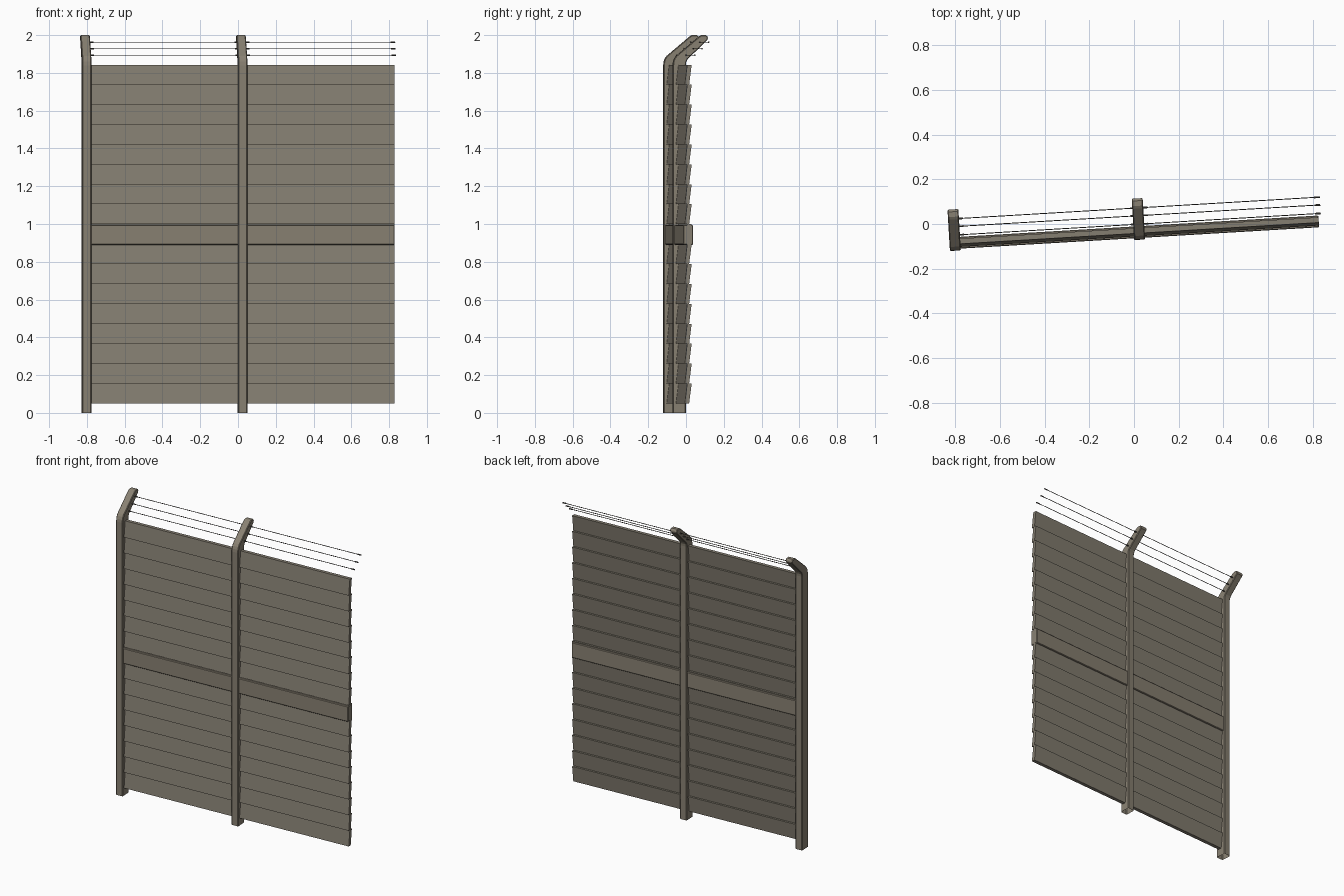
import bpy, bmesh, math
from mathutils import Matrix, Vector

if "Cube" in bpy.data.objects:
    bpy.data.objects.remove(bpy.data.objects["Cube"])

YAW = Matrix.Rotation(math.radians(3.4), 4, 'Z')   # fence line is slightly turned
POSTS = (-0.806, 0.021)                            # post centres along the fence
SPAN = 0.827
MID = -0.0375                                      # fence centre plane


def material(name, col):
    m = bpy.data.materials.new(name)
    m.diffuse_color = (*col, 1)
    m.use_nodes = True
    m.node_tree.nodes["Principled BSDF"].inputs["Base Color"].default_value = m.diffuse_color
    return m


POST = material("warm_grey_frame", (0.25, 0.22, 0.17))
BOARD = material("warm_grey_board", (0.235, 0.21, 0.167))
WIRE = material("dark_wire", (0.09, 0.085, 0.075))


def finish(name, bm, mat, bevel=0.0):
    bmesh.ops.recalc_face_normals(bm, faces=bm.faces[:])
    me = bpy.data.meshes.new(name)
    bm.to_mesh(me)
    bm.free()
    me.materials.append(mat)
    ob = bpy.data.objects.new(name, me)
    ob.matrix_world = YAW
    bpy.context.collection.objects.link(ob)
    if bevel:
        b = ob.modifiers.new("bevel", 'BEVEL')
        b.width, b.segments, b.limit_method = bevel, 1, 'ANGLE'
        b.angle_limit = math.radians(50)
    return ob


def extrude_profile(bm, pts, x0, x1):
    """Extrude a (y, z) outline along x."""
    f = bm.faces.new([bm.verts.new((x0, y, z)) for y, z in pts])
    r = bmesh.ops.extrude_face_region(bm, geom=[f], use_keep_orig=True)
    vs = [g for g in r['geom'] if isinstance(g, bmesh.types.BMVert)]
    bmesh.ops.translate(bm, verts=vs, vec=(x1 - x0, 0, 0))


def rod(bm, a, b, radius, sides=6):
    a, b = Vector(a), Vector(b)
    m = Matrix.Translation((a + b) / 2) @ Matrix.Rotation(math.pi / 2, 4, 'Y')
    bmesh.ops.create_cone(bm, cap_ends=True, segments=sides, radius1=radius,
                          radius2=radius, depth=(b - a).length, matrix=m)


# Bent post outline: upright, curved elbow, arm leaning back, rounded tip
POST_OUTLINE = [(-0.072, 0), (-0.072, 1.84), (-0.070, 1.859), (-0.064, 1.876),
                (-0.054, 1.890), (0.068, 1.993), (0.080, 2.0), (0.103, 2.0),
                (0.114, 1.991), (0.112, 1.976), (0.006, 1.872), (-0.001, 1.858),
                (-0.003, 1.842), (-0.003, 0)]
for i, s in enumerate(POSTS):
    bm = bmesh.new()
    extrude_profile(bm, POST_OUTLINE, s - 0.0245, s + 0.0245)
    # open foot of the hollow post
    foot = [f for f in bm.faces if all(v.co.z < 1e-5 for v in f.verts)]
    bmesh.ops.delete(bm, geom=foot, context='FACES_ONLY')
    finish(f"bent_post_{i + 1}", bm, POST, 0.004)

Z0, Z1, ROWS = 0.05, 1.843, 17
PITCH = (Z1 - Z0) / ROWS
WIRES = [(-0.002, 1.894), (0.036, 1.928), (0.071, 1.963)]

for i, s in enumerate(POSTS):
    x0 = s
    x1 = s + SPAN - (0.021 if i else 0)

    # Tilted lap boards, lower edge towards the front
    bm = bmesh.new()
    for k in range(ROWS):
        lo = Z0 + k * PITCH
        hi = lo + PITCH
        extrude_profile(bm, [(MID - 0.0185, lo), (MID + 0.005, lo),
                             (MID + 0.0185, hi), (MID - 0.005, hi)], x0, x1)
    finish(f"lap_boards_{i + 1}", bm, BOARD)

    # Middle rail
    bm = bmesh.new()
    extrude_profile(bm, [(MID - 0.0265, 0.89), (MID + 0.0265, 0.89),
                         (MID + 0.0265, 0.995), (MID - 0.0265, 0.995)], x0, x1)
    finish(f"middle_rail_{i + 1}", bm, POST, 0.004)

    # Three wires with thicker end sleeves
    bm = bmesh.new()
    end = s + SPAN - 0.010
    for y, z in WIRES:
        rod(bm, (s, y, z), (end, y, z), 0.002)
        rod(bm, (s, y, z), (s + 0.043, y, z), 0.004)
        rod(bm, (end - 0.025, y, z), (end, y, z), 0.004)
    finish(f"wires_{i + 1}", bm, WIRE)
